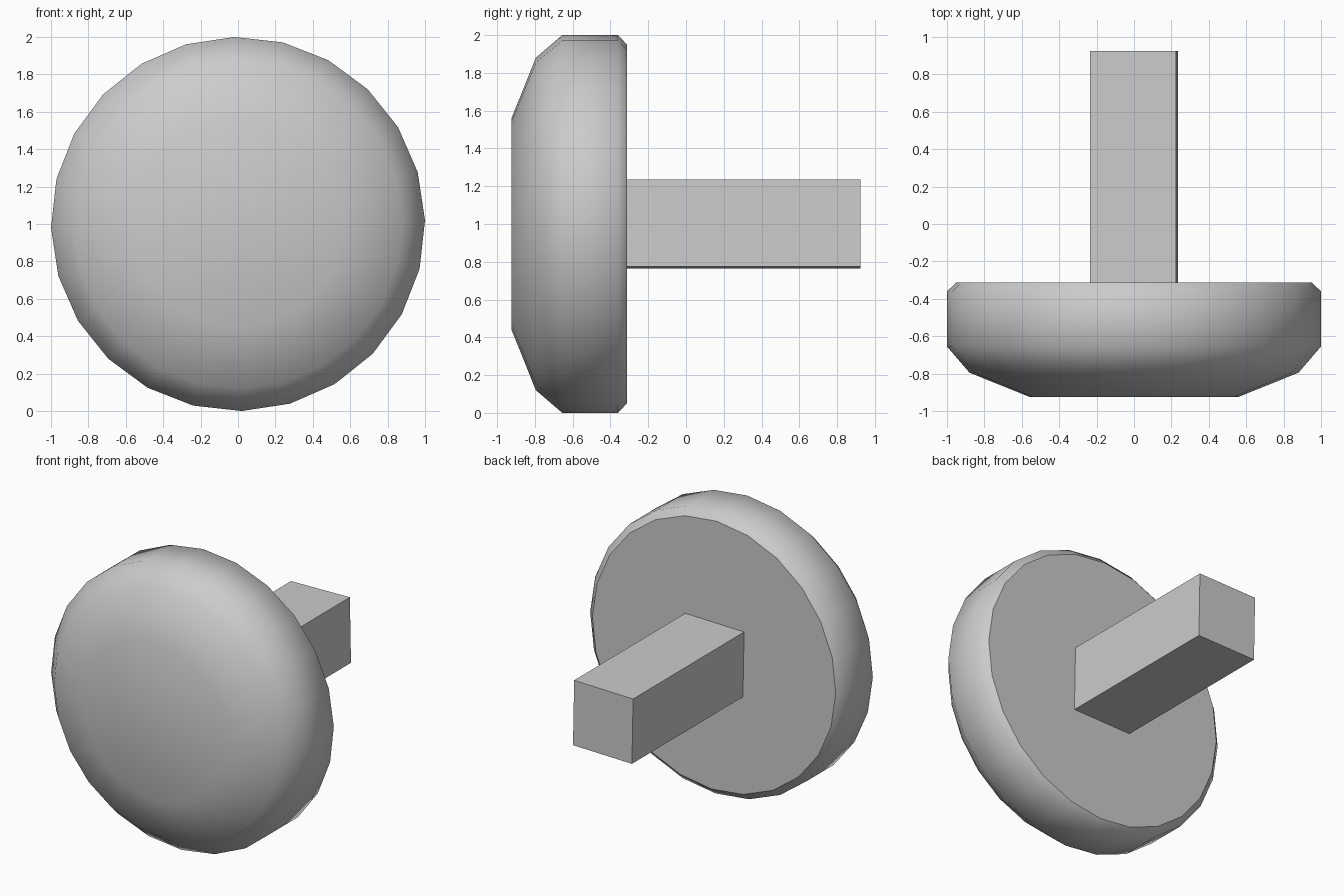
import bpy, bmesh
from math import sin, cos, radians, tau

if "Cube" in bpy.data.objects:
    bpy.data.objects.remove(bpy.data.objects["Cube"])

SIDES = 24
TILT = radians(1.1)   # slight roll about the y axis


def make_object(name, bm):
    bmesh.ops.recalc_face_normals(bm, faces=bm.faces)
    mesh = bpy.data.meshes.new(name)
    bm.to_mesh(mesh)
    bm.free()
    obj = bpy.data.objects.new(name, mesh)
    bpy.context.collection.objects.link(obj)


def loft(name, profile, sides, start, smooth):
    """Closed rings around the y axis; profile is a list of (radius, y)."""
    bm = bmesh.new()
    rings = []
    for r, y in profile:
        angles = [start + tau * i / sides for i in range(sides)]
        rings.append([bm.verts.new((r * cos(a), y, 1 + r * sin(a))) for a in angles])
    for a, b in zip(rings, rings[1:]):
        for i in range(sides):
            j = (i + 1) % sides
            bm.faces.new((a[i], a[j], b[j], b[i]))
    bm.faces.new(rings[0])
    back = bm.faces.new(rings[-1])
    for f in bm.faces:
        f.smooth = smooth
    for e in back.edges:
        e.smooth = False
    make_object(name, bm)


# Rounded knob head, with a crisp edge around its flat back
loft("knob_head",
     [(0.557, -0.925), (0.88, -0.795), (1.0, -0.655), (1.0, -0.36), (0.95, -0.313)],
     SIDES, TILT, True)

# Square shaft behind the head
half_diagonal = 0.23 * 2 ** 0.5
loft("shaft", [(half_diagonal, -0.32), (half_diagonal, 0.925)],
     4, radians(45) + TILT, False)
